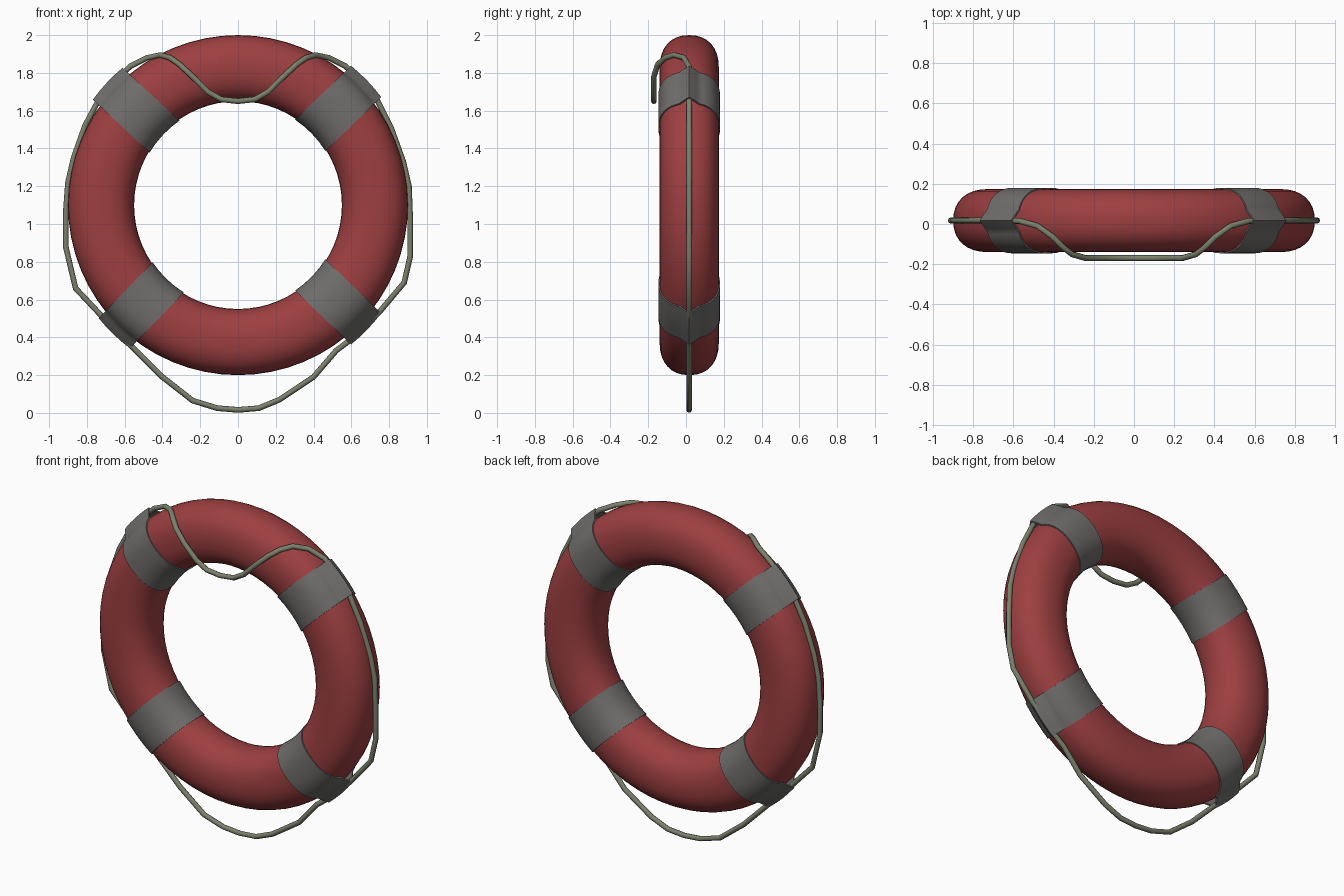
import bpy, bmesh, math
from mathutils import Vector, Matrix

if "Cube" in bpy.data.objects:
    bpy.data.objects.remove(bpy.data.objects["Cube"])

CENTRE = Vector((0, 0.017, 1.1))
MAJOR = 0.725


def material(name, rgb):
    m = bpy.data.materials.new(name)
    m.use_nodes = True
    m.diffuse_color = (*rgb, 1)
    bsdf = m.node_tree.nodes["Principled BSDF"]
    bsdf.inputs["Base Color"].default_value = (*rgb, 1)
    bsdf.inputs["Roughness"].default_value = 0.7
    return m


red = material("faded red", (0.34, 0.05, 0.052))
grey = material("worn grey", (0.16, 0.155, 0.15))
rope_green = material("rope olive", (0.2, 0.22, 0.15))


def section(t, a, b):
    """Slightly squared oval: radial and depth offsets."""
    c, s = math.cos(t), math.sin(t)
    return (a * math.copysign(abs(c) ** 0.88, c),
            b * math.copysign(abs(s) ** 0.88, s))


def loft(name, rings, closed, mat):
    """Skin a list of closed rings of points."""
    bm = bmesh.new()
    loops = [[bm.verts.new(p) for p in ring] for ring in rings]
    n = len(loops[0])
    for i in range(len(loops) if closed else len(loops) - 1):
        a, b = loops[i], loops[(i + 1) % len(loops)]
        for j in range(n):
            k = (j + 1) % n
            bm.faces.new((a[j], a[k], b[k], b[j]))
    bmesh.ops.recalc_face_normals(bm, faces=bm.faces)
    me = bpy.data.meshes.new(name)
    bm.to_mesh(me)
    bm.free()
    ob = bpy.data.objects.new(name, me)
    bpy.context.collection.objects.link(ob)
    me.materials.append(mat)
    bpy.ops.object.select_all(action='DESELECT')
    ob.select_set(True)
    bpy.context.view_layer.objects.active = ob
    bpy.ops.object.shade_smooth_by_angle(angle=math.radians(50))
    return ob


# Float ring
rings = []
for i in range(64):
    u = math.tau * i / 64
    ring = []
    for j in range(32):
        dr, dy = section(math.tau * j / 32, 0.175, 0.157)
        r = MAJOR + dr
        ring.append(CENTRE + Vector((r * math.cos(u), dy, r * math.sin(u))))
    rings.append(ring)
loft("float_ring", rings, True, red)


# Straight-sided bands, raised at the outer edge into a sleeve for the rope
def band(name, degrees):
    u = math.radians(degrees)
    out = Vector((math.cos(u), 0, math.sin(u)))
    along = Vector((-math.sin(u), 0, math.cos(u)))
    rings = []
    # the end rings sink into the float to close the edges
    for s, lift in ((-0.115, -0.006), (-0.115, 0.006), (-0.06, 0.006), (0, 0.006),
                    (0.06, 0.006), (0.115, 0.006), (0.115, -0.006)):
        ring = []
        for j in range(64):
            t = math.tau * j / 64
            dr, dy = section(t, 0.175 + lift, 0.157 + lift)
            bump = max(0, 1 - abs(dy) / 0.055) if dr > 0 else 0
            r = math.sqrt((MAJOR + dr + 0.044 * bump) ** 2 - s * s)
            ring.append(CENTRE + out * r + along * s + Vector((0, dy, 0)))
        rings.append(ring)
    loft(name, rings, False, grey)


for name, angle in (("upper_left_band", 44), ("upper_right_band", 137),
                    ("lower_right_band", 226), ("lower_left_band", 316)):
    band(name, angle)

# Grab rope: a swag across the front, then around the rim
swag = [(0.09, -0.17, 1.66), (0.16, -0.17, 1.70), (0.24, -0.17, 1.78),
        (0.31, -0.15, 1.845), (0.36, -0.11, 1.88), (0.41, -0.06, 1.895),
        (0.48, -0.01, 1.88), (0.57, 0.015, 1.835)]
left_rim = [(0.72, 1.69), (0.81, 1.51), (0.875, 1.33), (0.905, 1.2), (0.912, 1.02),
            (0.912, 0.83), (0.88, 0.69), (0.745, 0.53), (0.60, 0.39), (0.52, 0.33),
            (0.40, 0.19), (0.22, 0.07), (0.11, 0.025)]
right_rim = [(-0.72, 1.69), (-0.81, 1.52), (-0.87, 1.35), (-0.9, 1.22), (-0.912, 1.06),
             (-0.912, 0.88), (-0.86, 0.66), (-0.70, 0.49), (-0.55, 0.34),
             (-0.40, 0.19), (-0.24, 0.065), (-0.11, 0.025)]
path = [(0, -0.17, 1.65)] + swag
path += [(x, 0.017, z) for x, z in left_rim] + [(0, 0.017, 0.016)]
path += [(x, 0.017, z) for x, z in reversed(right_rim)]
path += [(-x, y, z) for x, y, z in reversed(swag)]

curve = bpy.data.curves.new("grab_rope", 'CURVE')
curve.dimensions = '3D'
curve.bevel_depth = 0.015
curve.bevel_resolution = 2
spline = curve.splines.new('POLY')
spline.points.add(len(path) - 1)
for point, co in zip(spline.points, path):
    point.co = (*co, 1)
spline.use_cyclic_u = True
spline.use_smooth = True
curve.materials.append(rope_green)
bpy.context.collection.objects.link(bpy.data.objects.new("grab_rope", curve))

# Small plate on the front of the float
bm = bmesh.new()
bmesh.ops.create_cube(bm, size=1, matrix=Matrix.Translation((-0.11, -0.124, 1.875))
                      @ Matrix.Rotation(-0.5, 4, 'X')
                      @ Matrix.Diagonal((0.02, 0.009, 0.04, 1)))
me = bpy.data.meshes.new("small_plate")
bm.to_mesh(me)
bm.free()
me.materials.append(grey)
bpy.context.collection.objects.link(bpy.data.objects.new("small_plate", me))
